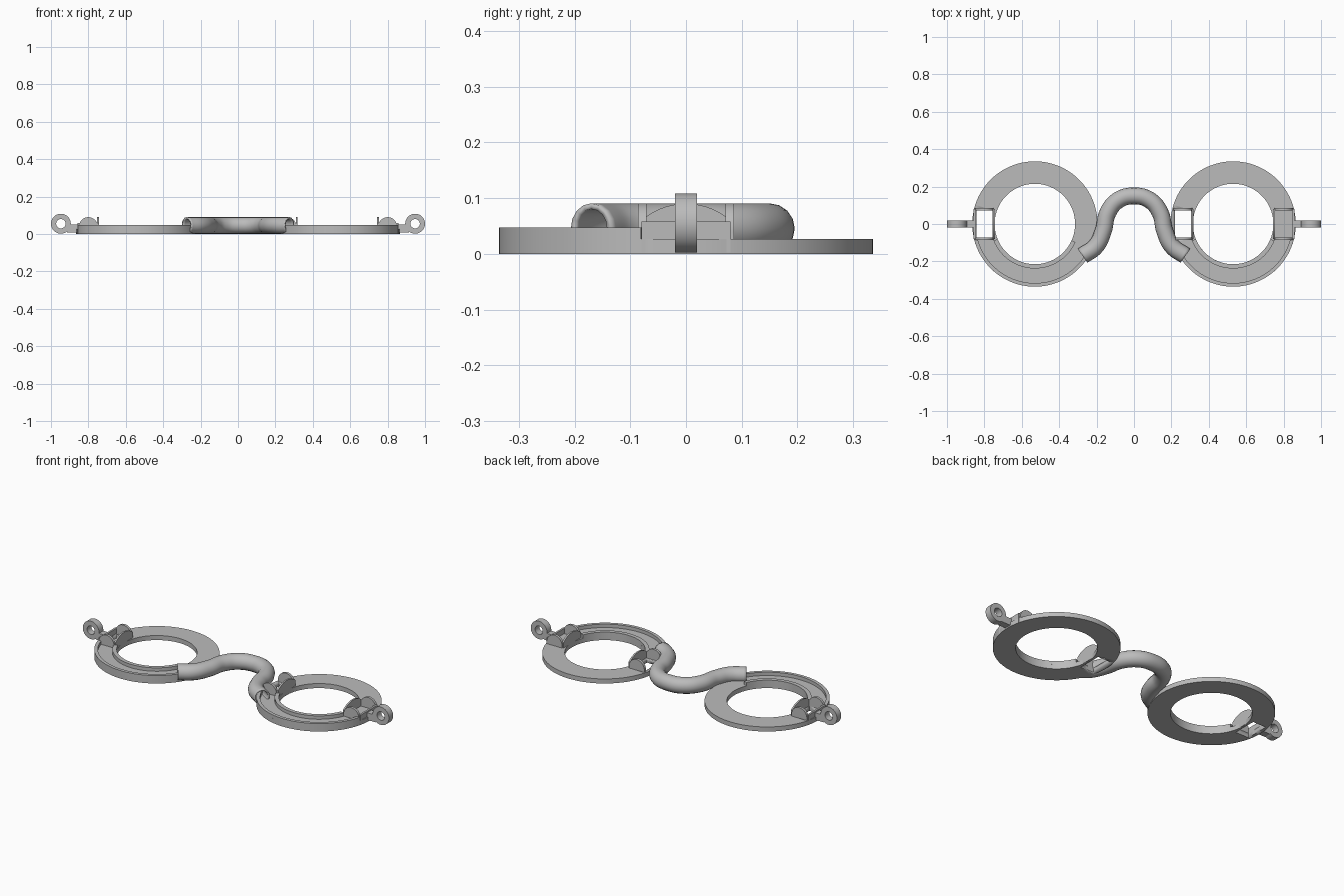
import bpy, bmesh, math
from mathutils import Vector

cube = bpy.data.objects.get("Cube")
if cube:
    bpy.data.objects.remove(cube, do_unlink=True)

GREY = (0.5, 0.5, 0.5, 1)
grey = bpy.data.materials.new("plain_grey")
grey.diffuse_color = GREY
grey.use_nodes = True
grey.node_tree.nodes["Principled BSDF"].inputs["Base Color"].default_value = GREY

EYE_X, R_IN, R_OUT = 0.53, 0.215, 0.335
BASE, RIM = 0.027, 0.047


def finish(bm, name):
    bmesh.ops.recalc_face_normals(bm, faces=bm.faces)
    me = bpy.data.meshes.new(name)
    bm.to_mesh(me)
    bm.free()
    me.materials.append(grey)
    ob = bpy.data.objects.new(name, me)
    bpy.context.collection.objects.link(ob)
    return ob


def smooth(ob):
    bpy.ops.object.select_all(action="DESELECT")
    ob.select_set(True)
    bpy.context.view_layer.objects.active = ob
    bpy.ops.object.shade_smooth_by_angle(angle=math.radians(30))


def sweep(name, cx, r0, r1, z0, z1, a0=0, a1=360):
    """Rectangular section turned about a vertical axis."""
    bm = bmesh.new()
    full = a1 - a0 == 360
    n = round((a1 - a0) / 3)
    rows = []
    for i in range(n if full else n + 1):
        a = math.radians(a0 + (a1 - a0) * i / n)
        rows.append([bm.verts.new((cx + r * math.cos(a), r * math.sin(a), z))
                     for r, z in ((r0, z0), (r1, z0), (r1, z1), (r0, z1))])
    for i in range(n):
        p, q = rows[i], rows[(i + 1) % len(rows)]
        for k in range(4):
            m = (k + 1) % 4
            bm.faces.new((p[k], p[m], q[m], q[k]))
    if not full:
        bm.faces.new(rows[0])
        bm.faces.new(rows[-1])
    ob = finish(bm, name)
    smooth(ob)
    return ob


def plate(name, outline, to_point, thickness):
    """Flat outline given depth along the direction of thickness."""
    bm = bmesh.new()
    face = bm.faces.new([bm.verts.new(to_point(u, z)) for u, z in outline])
    ext = bmesh.ops.extrude_face_region(bm, geom=[face])
    moved = [v for v in ext["geom"] if isinstance(v, bmesh.types.BMVert)]
    bmesh.ops.translate(bm, verts=moved, vec=Vector(thickness))
    ob = finish(bm, name)
    smooth(ob)
    return ob


def box(name, x0, x1, y0, y1, z0, z1):
    return plate(name, [(x0, z0), (x1, z0), (x1, z1), (x0, z1)],
                 lambda u, z: (u, y0, z), (0, y1 - y0, 0))


def arch(half, base, radius, centre_z):
    """Outline with a straight foot and a round top."""
    a = math.asin(min(1, half / radius))
    top = [(radius * math.sin(a - 2 * a * i / 24),
            centre_z + radius * math.cos(a - 2 * a * i / 24)) for i in range(25)]
    return [(-half, base), (half, base)] + top


# Eye rings with a shallow wire channel round the front half
rings = {}
for side, cx, a0, a1 in (("right", -EYE_X, 180, 336), ("left", EYE_X, 198, 346)):
    rings[side] = sweep(side + "_eye_ring", cx, R_IN, R_OUT, 0, BASE)
    sweep(side + "_outer_channel_wall", cx, 0.316, R_OUT, BASE, RIM, max(a0, 194), a1)
    sweep(side + "_inner_channel_wall", cx, R_IN, 0.238, BASE, RIM,
          max(a0, 202), min(a1, 338))

# Brackets: two rounded cheeks, an arched inner plate, a slot in some
brackets = (("right_outer", "right", -0.80, 1, True),
            ("left_inner", "left", 0.262, 1, True),
            ("left_outer", "left", 0.80, -1, False))
for name, side, x, inward, slotted in brackets:
    for end, y in (("front", -0.086), ("back", 0.071)):
        plate(f"{name}_{end}_cheek", arch(0.05, 0.002, 0.05, 0.04),
              lambda u, z: (x + u, y, z), (0, 0.015, 0))
    plate(name + "_arched_plate", arch(0.08, 0.002, 0.122, -0.032),
          lambda u, z: (x + inward * 0.047, u, z), (inward * 0.01, 0, 0))
    if slotted:
        cutter = box(name + "_slot_cutter", x - 0.043, x + 0.043,
                     -0.071, 0.071, -0.05, 0.15)
        cutter.hide_render = True
        cutter.hide_viewport = True
        cutter.display_type = "WIRE"
        mod = rings[side].modifiers.new("slot", "BOOLEAN")
        mod.operation = "DIFFERENCE"
        mod.solver = "EXACT"
        mod.object = cutter

# Outer walls and strap lugs
for side, s in (("right", -1), ("left", 1)):
    box(side + "_outer_wall", s * 0.845, s * 0.857, -0.08, 0.08, 0.002, 0.058)
    box(side + "_lug_arm", s * 0.85, s * 0.915, -0.02, 0.02, 0.008, 0.05)
    lug = sweep(side + "_strap_lug", 0, 0.025, 0.053, -0.02, 0.02)
    lug.rotation_euler = (math.pi / 2, 0, 0)
    lug.location = (s * 0.947, 0, 0.055)

# Hollow curved nose bridge
half = [(0.275, -0.17), (0.205, -0.12), (0.165, -0.04), (0.14, 0.06), (0.085, 0.127)]
path = [(-x, y) for x, y in half] + [(0, 0.15)] + half[::-1]
curve = bpy.data.curves.new("nose_bridge", "CURVE")
curve.dimensions = "3D"
curve.bevel_depth = 0.045
curve.bevel_resolution = 6
curve.resolution_u = 8
curve.use_fill_caps = False
spline = curve.splines.new("BEZIER")
spline.bezier_points.add(len(path) - 1)
for p, (x, y) in zip(spline.bezier_points, path):
    p.co = (x, y, 0.0455)
    p.handle_left_type = p.handle_right_type = "AUTO"
curve.materials.append(grey)
bridge = bpy.data.objects.new("nose_bridge", curve)
bpy.context.collection.objects.link(bridge)
bpy.ops.object.select_all(action="DESELECT")
bridge.select_set(True)
bpy.context.view_layer.objects.active = bridge
bpy.ops.object.convert(target="MESH")
bridge = bpy.context.object
smooth(bridge)
wall = bridge.modifiers.new("wall", "SOLIDIFY")
wall.thickness = 0.01
wall.offset = -1
